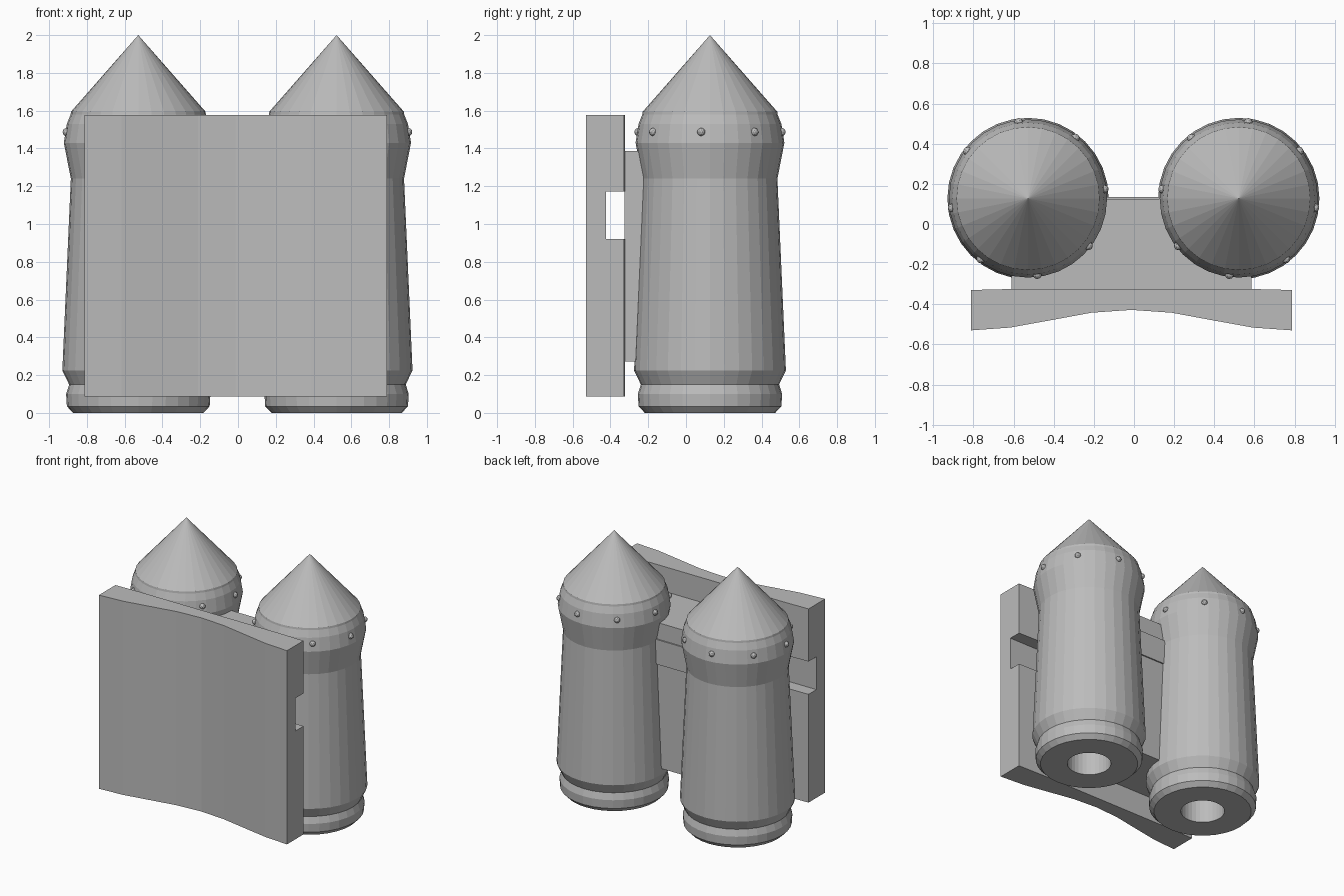
import bpy, bmesh, math
from mathutils import Matrix, Vector

if "Cube" in bpy.data.objects:
    bpy.data.objects.remove(bpy.data.objects["Cube"])

grey = bpy.data.materials.new("plain grey")
grey.diffuse_color = (0.5, 0.5, 0.5, 1)
grey.use_nodes = True
grey.node_tree.nodes["Principled BSDF"].inputs["Base Color"].default_value = grey.diffuse_color


def finish(name, bm):
    bmesh.ops.recalc_face_normals(bm, faces=bm.faces[:])
    me = bpy.data.meshes.new(name)
    bm.to_mesh(me)
    bm.free()
    me.materials.append(grey)
    ob = bpy.data.objects.new(name, me)
    bpy.context.collection.objects.link(ob)
    return ob


def lathe(name, profile, centre, sides=32):
    bm = bmesh.new()
    vs = [bm.verts.new((r, 0, z)) for r, z in profile]
    es = [bm.edges.new(p) for p in zip(vs, vs[1:])]
    bmesh.ops.spin(bm, geom=vs + es, cent=(0, 0, 0), axis=(0, 0, 1),
                   angle=math.tau, steps=sides)
    bmesh.ops.remove_doubles(bm, verts=bm.verts[:], dist=0.0005)
    ob = finish(name, bm)
    ob.location = centre
    return ob


def prism(name, outline, z0, z1):
    bm = bmesh.new()
    face = bm.faces.new([bm.verts.new((x, y, z0)) for x, y in outline])
    out = bmesh.ops.extrude_face_region(bm, geom=[face])["geom"]
    bmesh.ops.translate(bm, vec=(0, 0, z1 - z0),
                        verts=[v for v in out if isinstance(v, bmesh.types.BMVert)])
    return finish(name, bm)


def box(name, x0, x1, y0, y1, z0, z1):
    return prism(name, [(x0, y0), (x1, y0), (x1, y1), (x0, y1)], z0, z1)


# tank profile: nozzle bore, base ring, tapered body, collar, nose cone
tank_profile = [(0, 0.35), (0.155, 0.35), (0.155, 0), (0.345, 0), (0.378, 0.035),
                (0.382, 0.10), (0.366, 0.15), (0.402, 0.225), (0.357, 1.24),
                (0.394, 1.43), (0.378, 1.53), (0.358, 1.58), (0.356, 1.595), (0, 2.0)]

for side, label in ((-1, "left"), (1, "right")):
    centre = Vector((side * 0.525 - 0.003, 0.127, 0))
    lathe(label + "_tank", tank_profile, centre)
    # rivets around the collar
    bm = bmesh.new()
    for k in range(8):
        a = math.radians(7 + 45 * k)
        pos = Vector((-side * 0.382 * math.cos(a), 0.382 * math.sin(a), 1.487))
        bmesh.ops.create_icosphere(bm, subdivisions=2, radius=0.022,
                                   matrix=Matrix.Translation(pos))
    finish(label + "_rivets", bm).location = centre

# curved back plate, with a strap slot across its rear
half = [(0.8, -0.53), (0.605, -0.516), (0.4, -0.479), (0.2, -0.442)]
front = [(-x, y) for x, y in half] + [(0, -0.428)] + [(x, y) for x, y in half[::-1]]
back = [(0.8, -0.329), (0.6, -0.324), (-0.6, -0.324), (-0.8, -0.329)]
plate = prism("back_plate", [(x - 0.0125, y) for x, y in front + back], 0.087, 1.577)
cutter = box("slot_cutter", -1.1, 1.1, -0.424, -0.2, 0.92, 1.172)
cutter.hide_render = True
cutter.hide_viewport = True
cutter.display_type = 'WIRE'
mod = plate.modifiers.new("slot", 'BOOLEAN')
mod.operation = 'DIFFERENCE'
mod.solver = 'EXACT'
mod.object = cutter

# block joining the tanks to the plate, and the bar between the tanks
box("joining_block", -0.61, 0.585, -0.326, 0.125, 0.272, 1.387)
box("cross_bar", -0.25, 0.25, 0.0, 0.135, 1.07, 1.26)
